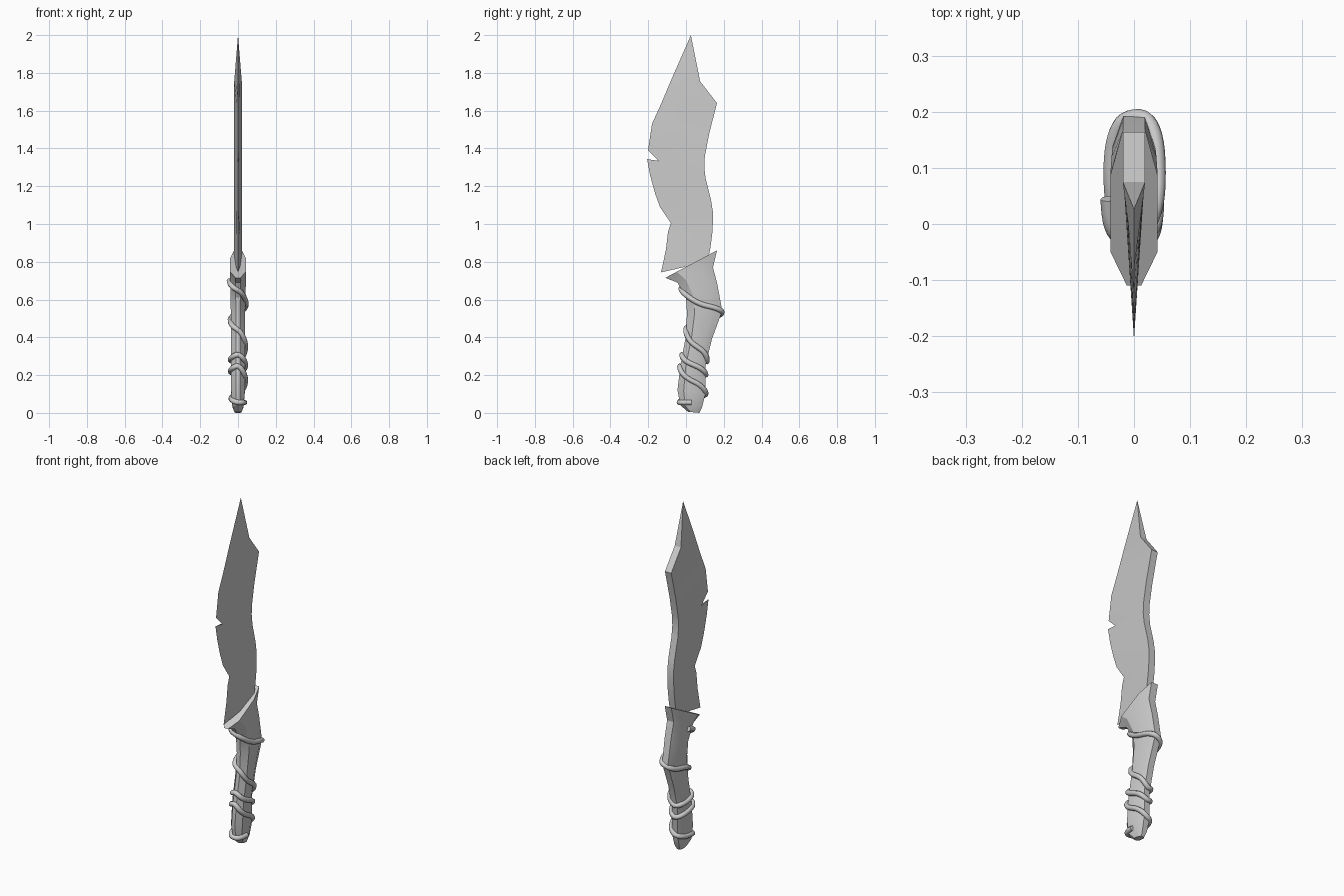
import bpy, bmesh, math

if "Cube" in bpy.data.objects:
    bpy.data.objects.remove(bpy.data.objects["Cube"])


def loft(name, rings, angle):
    """Skin a list of equal-length rings, cap the ends."""
    bm = bmesh.new()
    rows = [[bm.verts.new(p) for p in r] for r in rings]
    n = len(rows[0])
    for a, b in zip(rows, rows[1:]):
        for i in range(n):
            j = (i + 1) % n
            bm.faces.new((a[i], a[j], b[j], b[i]))
    bm.faces.new(rows[0])
    bm.faces.new(rows[-1])
    bmesh.ops.remove_doubles(bm, verts=bm.verts, dist=1e-5)
    bmesh.ops.recalc_face_normals(bm, faces=bm.faces)
    me = bpy.data.meshes.new(name)
    bm.to_mesh(me)
    bm.free()
    ob = bpy.data.objects.new(name, me)
    bpy.context.collection.objects.link(ob)
    bpy.context.view_layer.objects.active = ob
    ob.select_set(True)
    bpy.ops.object.shade_smooth_by_angle(angle=math.radians(angle))
    ob.select_set(False)
    return ob


# Blade: wedge section, rows of spine (y, z), cutting edge (y, z), mid y
blade_rows = [
    (.026, 2.0, .026, 2.0, .026),
    (.075, 1.755, -.081, 1.757, 0),
    (.164, 1.64, -.13, 1.64, 0),
    (.122, 1.475, -.18, 1.53, -.08),
    (.10, 1.36, -.201, 1.39, -.11),
    (.098, 1.335, -.138, 1.327, -.11),   # sharp notch
    (.097, 1.30, -.206, 1.343, -.11),
    (.104, 1.24, -.19, 1.258, -.08),
    (.132, 1.13, -.164, 1.163, -.05),
    (.143, 1.06, -.138, 1.09, -.03),
    (.142, 1.0, -.08, 1.005, -.03),      # worn dents
    (.139, .95, -.095, .96, -.03),
    (.13, .88, -.106, .866, -.03),
    (.115, .80, -.132, .744, -.03),
]
rings = []
for sy, sz, ey, ez, my in blade_rows:
    w = 0 if sz == 2.0 else .02
    t = (my - ey) / (sy - ey) if w else 0
    nominal = min(ey, -.2 if 1.3 < ez < 1.4 else -.13 if ez < 1.1 else ey)
    mw = w * (my - nominal) / (sy - nominal) if w else 0
    mz = ez + (sz - ez) * t
    rings.append([(0, ey, ez), (mw, my, mz), (w, sy, sz), (-w, sy, sz), (-mw, my, mz)])
loft("blade", rings, 25)

# Handle: eight-sided sections, front (y, z), back (y, z), half width
grip = [
    (-.11, .715, .164, .86, .042),
    (-.045, .69, .143, .77, .042),
    (0, .61, .166, .68, .04),
    (.005, .53, .192, .54, .038),
    (0, .41, .137, .39, .036),
    (-.03, .25, .103, .25, .036),
    (-.045, .12, .103, .10, .036),
    (-.03, .04, .085, .03, .03),
    (.01, .006, .07, 0, .018),
]
shape = [(.3, 0), (1, .22), (1, .72), (.5, 1), (-.5, 1), (-1, .72), (-1, .22), (-.3, 0)]
loft("handle", [[(w * u, fy + (by - fy) * v, fz + (bz - fz) * v) for u, v in shape]
                for fy, fz, by, bz, w in grip], 25)


def at(z, iz, iv):
    """Interpolate a column of the handle table at height z."""
    for a, b in zip(grip, grip[1:]):
        if a[iz] >= z >= b[iz]:
            return a[iv] + (b[iv] - a[iv]) * (a[iz] - z) / (a[iz] - b[iz])
    return grip[0][iv] if z > grip[0][iz] else grip[-1][iv]


# Cord: heights at each quarter turn (-x, front, +x, back, ...)
heights = [.70, .65, .57, .53, .49, .44, .35, .27, .28, .31,
           .255, .20, .22, .25, .17, .10, .075, .055, .055]
steps = 5
points = []
for k in range((len(heights) - 1) * steps + 1):
    q, r = divmod(k, steps)
    z = heights[q]
    if r:
        z += (heights[q + 1] - z) * r / steps
    ang = math.pi + math.pi / 2 * k / steps
    c, s = math.cos(ang), math.sin(ang)
    f, b, w = at(z, 1, 0), at(z, 3, 2), at(z, 1, 4)
    rx, ry = w + .004, (b - f) / 2 + .003
    points.append((rx * math.copysign(abs(c) ** .7, c),
                   (f + b) / 2 + ry * math.copysign(abs(s) ** .8, s), z))
cu = bpy.data.curves.new("cord_wrap", 'CURVE')
cu.dimensions = '3D'
cu.bevel_depth = .014
cu.bevel_resolution = 2
cu.resolution_u = 2
cu.use_fill_caps = True
sp = cu.splines.new('NURBS')
sp.points.add(len(points) - 1)
for p, co in zip(sp.points, points):
    p.co = (*co, 1)
sp.order_u = 3
sp.use_endpoint_u = True
bpy.context.collection.objects.link(bpy.data.objects.new("cord_wrap", cu))
